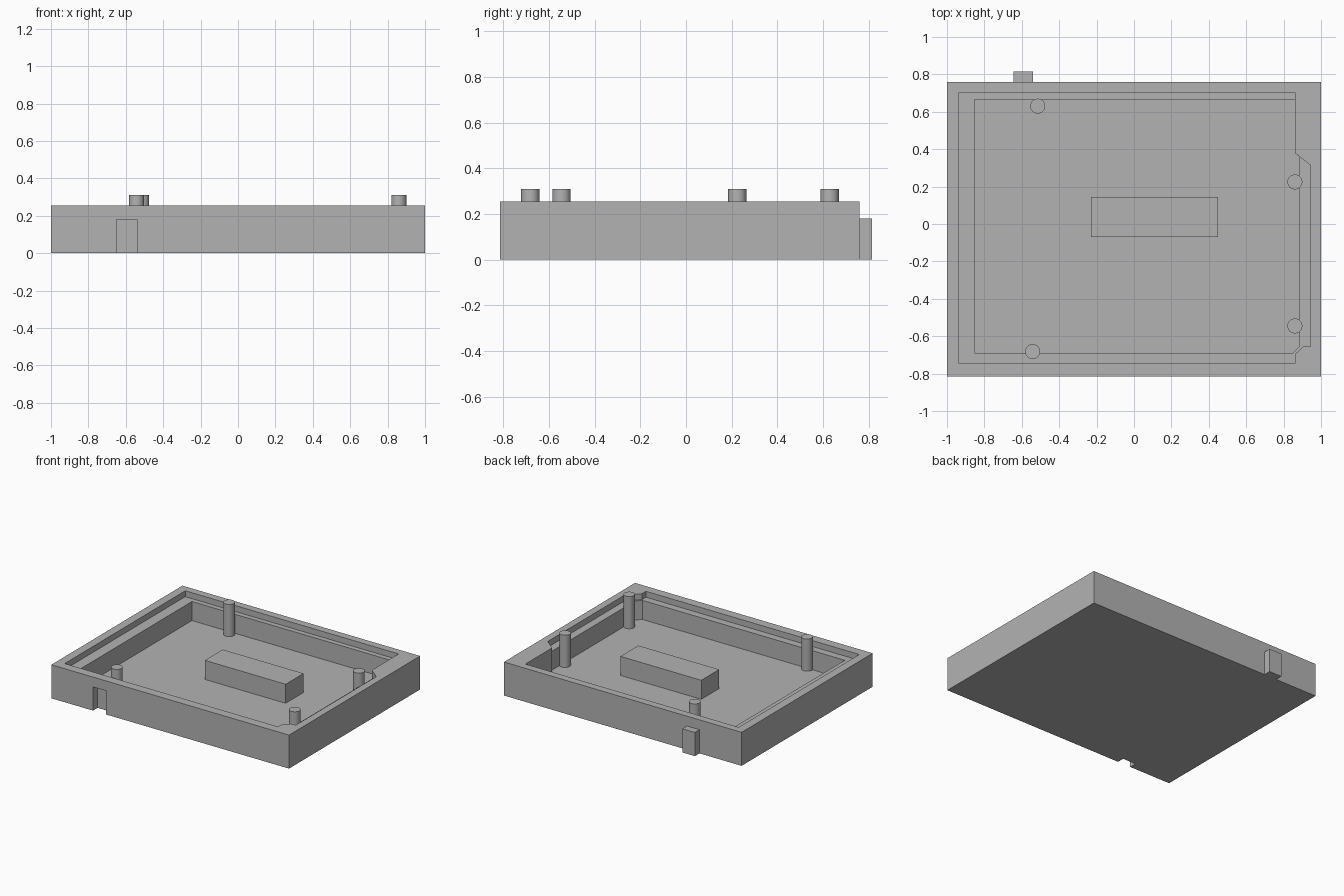
import bpy
import bmesh

if "Cube" in bpy.data.objects:
    bpy.data.objects.remove(bpy.data.objects["Cube"], do_unlink=True)

grey = bpy.data.materials.new("plain_grey")
grey.use_nodes = True
COLOUR = (0.45, 0.45, 0.45, 1)
grey.diffuse_color = COLOUR
grey.node_tree.nodes["Principled BSDF"].inputs["Base Color"].default_value = COLOUR

FLOOR, LEDGE, RIM, POST_TOP, KEY_TOP = 0.065, 0.21, 0.255, 0.31, 0.18


def prism(name, outline, z0, z1):
    """Extrude a flat outline from z0 up to z1."""
    bm = bmesh.new()
    face = bm.faces.new([bm.verts.new((x, y, z0)) for x, y in outline])
    up = bmesh.ops.extrude_face_region(bm, geom=[face])["geom"]
    verts = [g for g in up if isinstance(g, bmesh.types.BMVert)]
    bmesh.ops.translate(bm, verts=verts, vec=(0, 0, z1 - z0))
    bmesh.ops.recalc_face_normals(bm, faces=bm.faces)
    mesh = bpy.data.meshes.new(name)
    bm.to_mesh(mesh)
    bm.free()
    mesh.materials.append(grey)
    obj = bpy.data.objects.new(name, mesh)
    bpy.context.collection.objects.link(obj)
    return obj


def box(name, x0, x1, y0, y1, z0, z1):
    return prism(name, [(x0, y0), (x1, y0), (x1, y1), (x0, y1)], z0, z1)


def select_only(obj):
    bpy.ops.object.select_all(action="DESELECT")
    obj.select_set(True)
    bpy.context.view_layer.objects.active = obj


def cut(target, cutter):
    """Subtract the cutter from the target, then discard it."""
    cutter.hide_render = True
    mod = target.modifiers.new("cut", "BOOLEAN")
    mod.operation = "DIFFERENCE"
    mod.solver = "EXACT"
    mod.object = cutter
    select_only(target)
    bpy.ops.object.modifier_apply(modifier=mod.name)
    bpy.data.objects.remove(cutter, do_unlink=True)


# Tray body with a deep well, a stepped rim and a key slot in the front
tray = box("tray", -1, 1, -0.815, 0.76, 0, RIM)
well = [(-0.853, -0.69), (0.848, -0.69), (0.886, -0.652), (0.886, 0.358),
        (0.86, 0.38), (0.86, 0.665), (-0.853, 0.665)]
step = [(-0.936, -0.746), (0.86, -0.746), (0.86, -0.698), (0.905, -0.655),
        (0.945, -0.655), (0.945, 0.312), (0.86, 0.38), (0.86, 0.703),
        (-0.936, 0.703)]
cut(tray, prism("well_cutter", well, FLOOR, 0.4))
cut(tray, prism("step_cutter", step, LEDGE, 0.5))
cut(tray, box("slot_cutter", -0.65, -0.54, -0.9, -0.76, -0.1, KEY_TOP))

# Key tab on the back and raised block on the floor
box("back_key", -0.645, -0.54, 0.76, 0.815, 0, KEY_TOP)
box("floor_block", -0.23, 0.45, -0.07, 0.145, FLOOR, LEDGE)

# Round posts standing on the floor
for i, (x, y) in enumerate([(-0.515, 0.63), (0.86, 0.225),
                            (0.86, -0.545), (-0.542, -0.682)]):
    bpy.ops.mesh.primitive_cylinder_add(
        vertices=32, radius=0.04, depth=POST_TOP - FLOOR,
        location=(x, y, (POST_TOP + FLOOR) / 2))
    post = bpy.context.object
    post.name = f"post_{i + 1}"
    post.data.materials.append(grey)
    bpy.ops.object.shade_smooth_by_angle()
